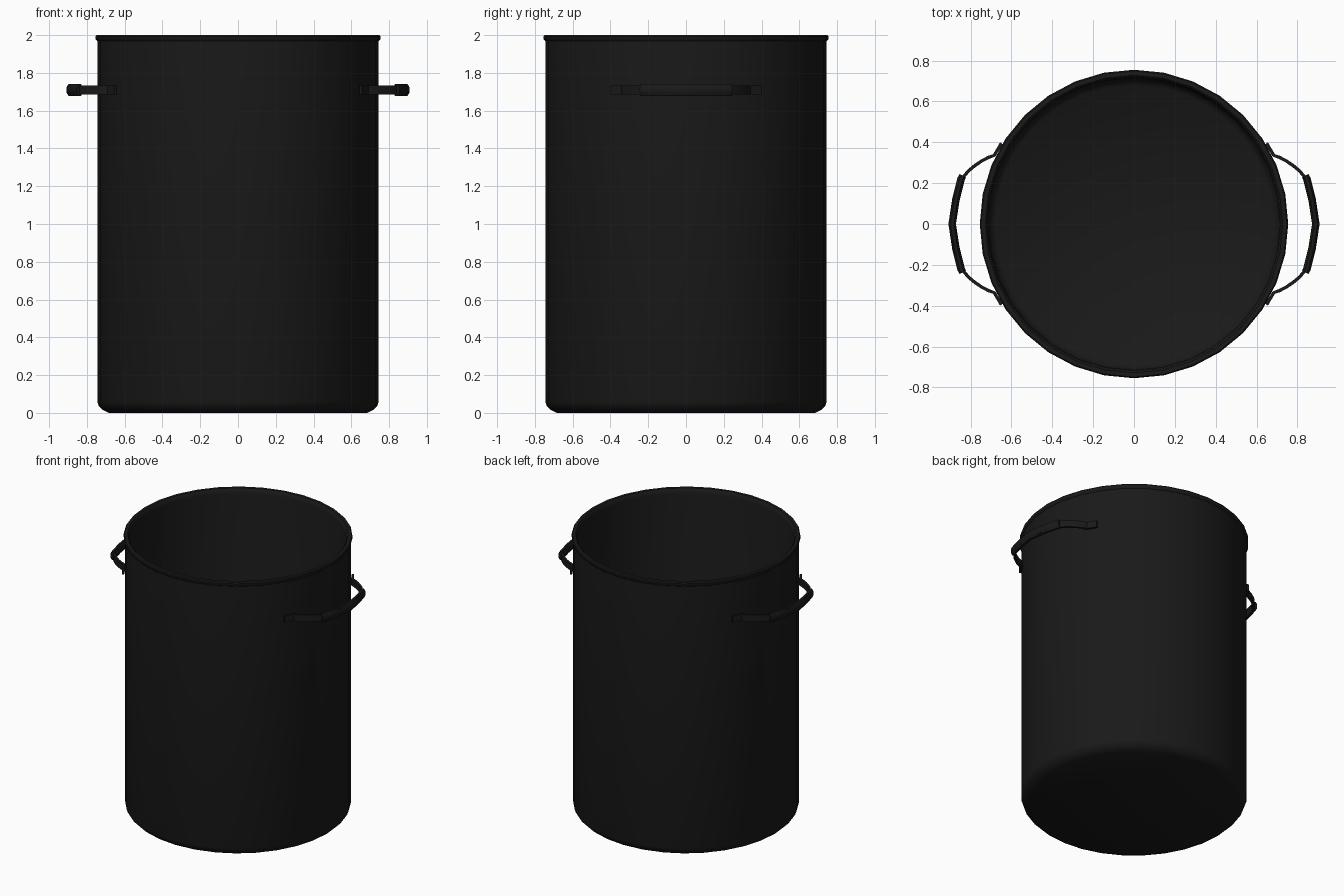
import bpy, bmesh, math
from mathutils import Vector

if "Cube" in bpy.data.objects:
    bpy.data.objects.remove(bpy.data.objects["Cube"])

black = bpy.data.materials.new("black_enamel")
black.diffuse_color = (0.01, 0.01, 0.01, 1)
black.use_nodes = True
black.node_tree.nodes["Principled BSDF"].inputs["Base Color"].default_value = black.diffuse_color


def finish(name, bm, angle=40):
    bmesh.ops.recalc_face_normals(bm, faces=bm.faces)
    me = bpy.data.meshes.new(name)
    bm.to_mesh(me)
    bm.free()
    ob = bpy.data.objects.new(name, me)
    bpy.context.collection.objects.link(ob)
    me.materials.append(black)
    bpy.ops.object.select_all(action='DESELECT')
    ob.select_set(True)
    bpy.context.view_layer.objects.active = ob
    bpy.ops.object.shade_smooth_by_angle(angle=math.radians(angle))
    return ob


def bridge(bm, rings):
    for a, b in zip(rings, rings[1:]):
        n = len(a)
        for i in range(n):
            j = (i + 1) % n
            bm.faces.new((a[i], a[j], b[j], b[i]))
    bm.faces.new(rings[0])
    bm.faces.new(rings[-1])


def lathe(name, profile, sides=32):
    bm = bmesh.new()
    rings = []
    for r, z in profile:
        rings.append([bm.verts.new((r * math.cos(math.tau * i / sides),
                                    r * math.sin(math.tau * i / sides), z))
                      for i in range(sides)])
    bridge(bm, rings)
    return finish(name, bm)


def sweep(name, path, section, z):
    """Sweep an (outward, up) section along a flat path at height z."""
    bm = bmesh.new()
    pts = [Vector((x, y, z)) for x, y in path]
    rings = []
    for i, p in enumerate(pts):
        t = (pts[min(i + 1, len(pts) - 1)] - pts[max(i - 1, 0)]).normalized()
        out = Vector((-t.y, t.x, 0))
        rings.append([bm.verts.new(p + out * u + Vector((0, 0, v))) for u, v in section])
    bridge(bm, rings)
    return finish(name, bm)


def mirrored(half):
    return half + [(x, -y) for x, y in reversed(half[:-1])]


# Pot: rounded base, straight wall, small rolled rim, hollow inside
lathe("pot_body", [
    (0.685, 0.0), (0.715, 0.015), (0.737, 0.037), (0.745, 0.06),
    (0.745, 1.968), (0.754, 1.978), (0.755, 1.993), (0.749, 2.0),
    (0.728, 2.0), (0.72, 1.992), (0.715, 1.965),
    (0.715, 0.08), (0.705, 0.05), (0.68, 0.03)])

# Handles: flat steel strap with mounting tabs and a thicker grip
strap = mirrored([(0.649, 0.395), (0.684, 0.336), (0.71, 0.327), (0.745, 0.309),
                  (0.78, 0.285), (0.81, 0.26), (0.84, 0.225), (0.862, 0.175),
                  (0.882, 0.1), (0.889, 0.0)])
grip = mirrored([(0.838, 0.236), (0.846, 0.222), (0.872, 0.118), (0.890, 0.0)])
strap_section = [(-0.008, -0.024), (0.008, -0.024), (0.008, 0.024), (-0.008, 0.024)]
grip_section = [(0.02 * math.cos(a), 0.034 * math.sin(a))
                for a in (math.tau * (i + 0.5) / 8 for i in range(8))]

for side, s in (("right", 1), ("left", -1)):
    sweep(f"{side}_handle_strap", [(s * x, y) for x, y in strap], strap_section, 1.71)
    sweep(f"{side}_handle_grip", [(s * x, y) for x, y in grip], grip_section, 1.71)
